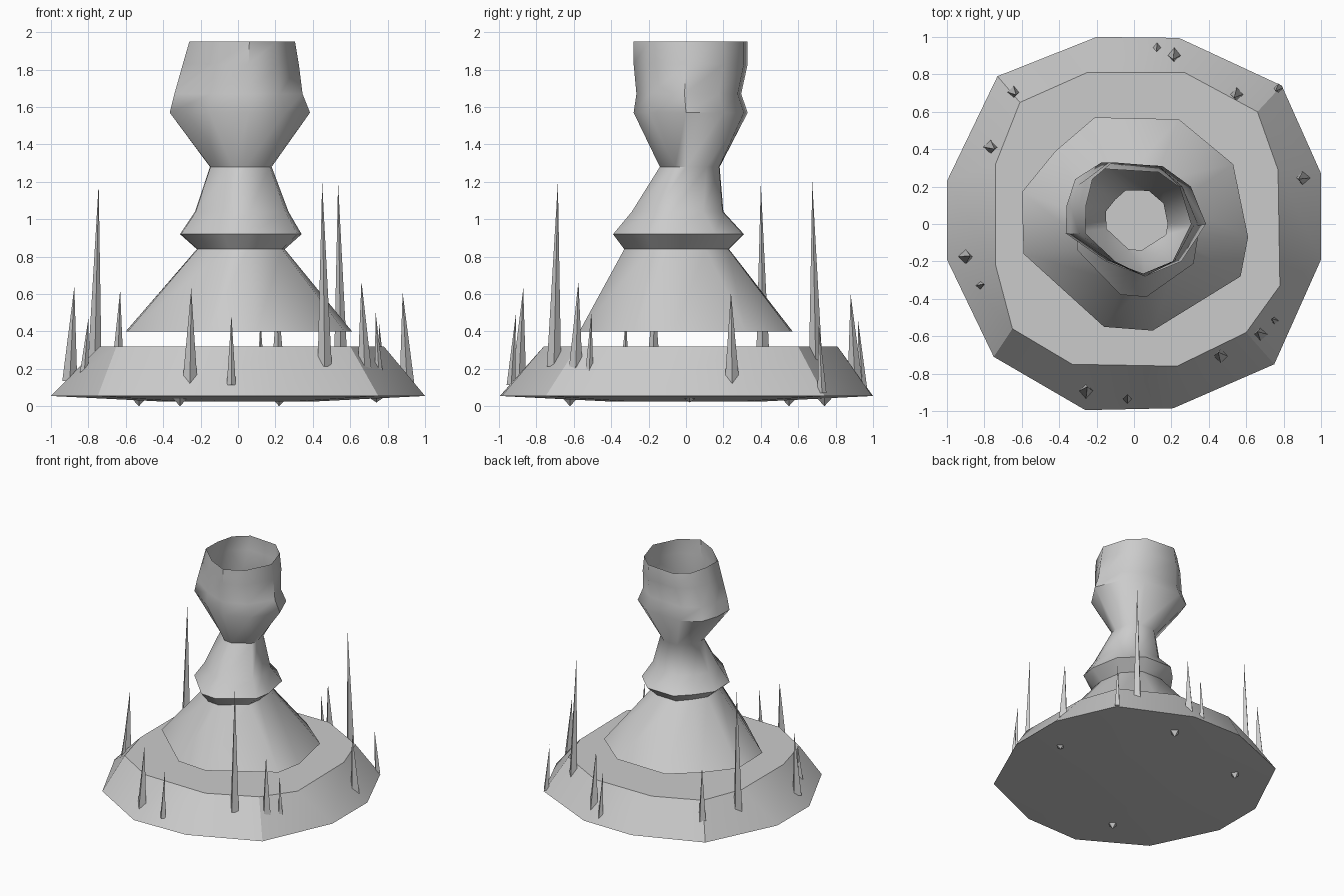
import bpy, bmesh, math

if "Cube" in bpy.data.objects:
    bpy.data.objects.remove(bpy.data.objects["Cube"])


def finish(bm, name, angle):
    bmesh.ops.recalc_face_normals(bm, faces=bm.faces)
    me = bpy.data.meshes.new(name)
    bm.to_mesh(me)
    bm.free()
    ob = bpy.data.objects.new(name, me)
    bpy.context.collection.objects.link(ob)
    bpy.ops.object.select_all(action='DESELECT')
    bpy.context.view_layer.objects.active = ob
    ob.select_set(True)
    bpy.ops.object.shade_smooth_by_angle(angle=math.radians(angle))
    return ob


def loft(name, rings, cap_start=False, cap_end=False, angle=30):
    bm = bmesh.new()
    loops = [[bm.verts.new(p) for p in ring] for ring in rings]
    n = len(loops[0])
    for a, b in zip(loops, loops[1:]):
        for i in range(n):
            j = (i + 1) % n
            bm.faces.new((a[i], a[j], b[j], b[i]))
    if cap_start:
        bm.faces.new(loops[0][::-1])
    if cap_end:
        bm.faces.new(loops[-1])
    return finish(bm, name, angle)


def fit(shape, x0, x1, y0, y1, z):
    """Stretch an outline to the given bounds at height z."""
    xs, ys = [p[0] for p in shape], [p[1] for p in shape]
    return [(x0 + (x - min(xs)) / (max(xs) - min(xs)) * (x1 - x0),
             y0 + (y - min(ys)) / (max(ys) - min(ys)) * (y1 - y0), z) for x, y in shape]


# Twelve-sided rock base with a shallow bulging underside
rim = [(1, -.19), (1, .27), (.79, .74), (.24, .995), (-.2, 1), (-.73, .79),
       (-1, .23), (-1, -.19), (-.75, -.71), (-.26, -.995), (.21, -.985), (.75, -.75)]
top = [(.78, -.33), (.77, .29), (.66, .6), (.27, .81), (-.25, .81), (-.61, .65),
       (-.74, .32), (-.74, -.22), (-.65, -.56), (-.33, -.75), (.23, -.76), (.6, -.58)]
loft("rock_base", [[(x * .4, y * .4, .025) for x, y in rim],
                   [(x, y, .055) for x, y in rim],
                   [(x, y, .32) for x, y in top]], True, True)

# Hollow floating column, open at both ends
foot = [(.61, -.06), (.53, .33), (.24, .57), (-.21, .58), (-.42, .4),
        (-.6, .18), (-.59, -.15), (-.16, -.54), (.1, -.56), (.57, -.27)]
head = [(.38, 0), (.3, .2), (.15, .31), (-.17, .33), (-.31, .24),
        (-.355, .1), (-.36, -.05), (-.15, -.2), (.06, -.28), (.25, -.2)]
loft("column", [
    fit(foot, -.6, .61, -.57, .57, .4),
    fit(foot, -.22, .25, -.33, .23, .84),
    fit(foot, -.31, .34, -.39, .31, .92),
    fit(foot, -.23, .27, -.29, .2, 1.04),
    fit(foot, -.15, .18, -.14, .18, 1.28),
    fit(head, -.365, .385, -.28, .33, 1.57),
    fit(head, -.34, .345, -.265, .295, 1.67),
    fit(head, -.295, .325, -.28, .33, 1.83),
    fit(head, -.26, .305, -.28, .33, 1.95)], angle=50)


def spike(name, base, tip, r, sides=5):
    bm = bmesh.new()
    ring = [bm.verts.new((base[0] + r * math.cos(2 * math.pi * i / sides),
                          base[1] + r * math.sin(2 * math.pi * i / sides), base[2]))
            for i in range(sides)]
    apex = bm.verts.new(tip)
    for i in range(sides):
        bm.faces.new((ring[i], ring[(i + 1) % sides], apex))
    bm.faces.new(ring)
    finish(bm, name, 30)


# Spikes around the sloping rim: tip x, tip y, tip height, radius
spikes = [(-.25, -.87, .63, .04), (-.035, -.91, .49, .024), (.45, -.685, 1.2, .038),
          (.66, -.575, .67, .04), (.735, -.505, .51, .024), (.88, .24, .61, .04),
          (.755, .71, .44, .024), (.535, .675, 1.2, .038), (.21, .88, .6, .04),
          (.12, .92, .46, .024), (-.63, .69, .62, .04), (-.745, .4, 1.19, .038),
          (-.875, -.17, .64, .04), (-.8, -.32, .47, .024)]
for i, (x, y, z, r) in enumerate(spikes):
    d = math.hypot(x, y)
    k = 1 + .025 / d
    zb = min(.25, max(.07, .055 + (1 - d) * 1.1 - .04))
    spike(f"spike_{i + 1}", (x * k, y * k, zb), (x, y, z), r, 4)

# Small downward points under the base
for i, (x, y) in enumerate([(.74, .02), (.22, .74), (-.53, .55), (-.31, -.62)]):
    spike(f"under_point_{i + 1}", (x, y, .055), (x, y, .02 if i == 0 else 0), .05, 4)
